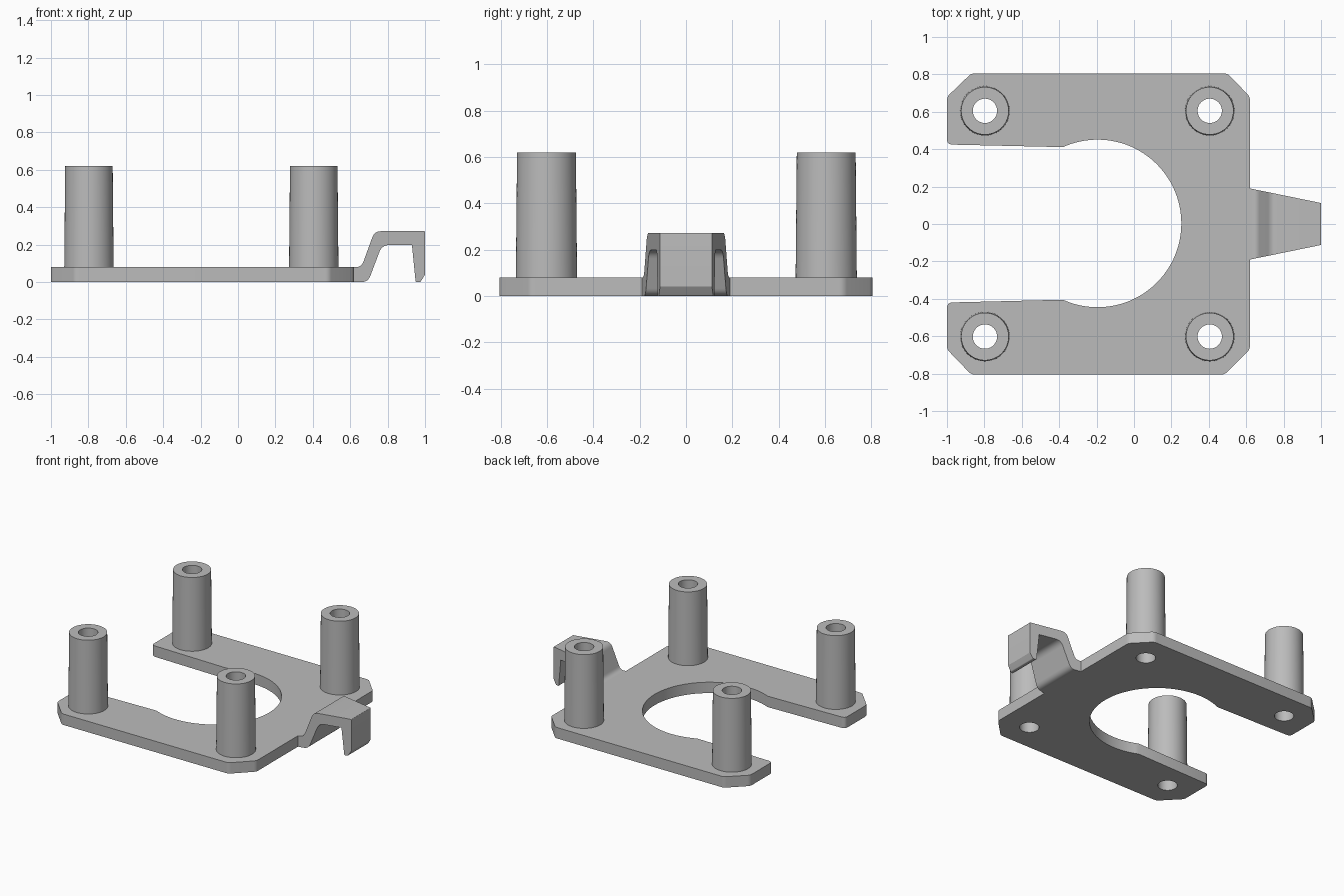
import bpy, bmesh
from math import cos, sin, pi, atan2, radians
from mathutils import Vector

if "Cube" in bpy.data.objects:
    bpy.data.objects.remove(bpy.data.objects["Cube"])

grey = bpy.data.materials.new("plain_grey")
grey.use_nodes = True
grey.diffuse_color = (0.5, 0.5, 0.5, 1)
grey.node_tree.nodes["Principled BSDF"].inputs["Base Color"].default_value = (0.5, 0.5, 0.5, 1)

PLATE_H, POST_H, HOLE_R = 0.08, 0.62, 0.065


def finish(name, bm):
    bmesh.ops.recalc_face_normals(bm, faces=bm.faces)
    mesh = bpy.data.meshes.new(name)
    bm.to_mesh(mesh)
    bm.free()
    mesh.materials.append(grey)
    obj = bpy.data.objects.new(name, mesh)
    bpy.context.collection.objects.link(obj)
    return obj


def smooth(obj):
    bpy.ops.object.select_all(action="DESELECT")
    obj.select_set(True)
    bpy.context.view_layer.objects.active = obj
    bpy.ops.object.shade_smooth_by_angle(angle=radians(25))


def rounded(corners, steps=6):
    """Turn (x, y, setback) corners into an outline with curved corners."""
    out = []
    for i, (x, y, r) in enumerate(corners):
        p = Vector((x, y))
        if not r:
            out.append(p)
            continue
        a = p + (Vector(corners[i - 1][:2]) - p).normalized() * r
        b = p + (Vector(corners[(i + 1) % len(corners)][:2]) - p).normalized() * r
        for k in range(steps + 1):
            t = k / steps
            out.append(a * (1 - t) ** 2 + p * 2 * t * (1 - t) + b * t * t)
    return out


def lathe(name, profile, x, y, segs=64):
    """Revolve a closed (radius, z) profile around a vertical axis."""
    bm = bmesh.new()
    rings = [[bm.verts.new((x + r * cos(2 * pi * i / segs), y + r * sin(2 * pi * i / segs), z))
              for i in range(segs)] for r, z in profile]
    for n, ring in enumerate(rings):
        prev = rings[n - 1]
        for i in range(segs):
            j = (i + 1) % segs
            bm.faces.new((prev[i], prev[j], ring[j], ring[i]))
    return finish(name, bm)


# Base plate: chamfered outline with a round, open-ended notch
cx, cr = -0.195, 0.448
start = atan2(0.408, -0.185)
arc = [(cx + cr * cos(start * (1 - k / 36)), 0.003 + cr * sin(start * (1 - k / 36)), 0)
       for k in range(73)]
corners = arc + [(-1, -0.42, 0.03), (-1, -0.67, 0.02), (-0.87, -0.805, 0.02),
                 (0.485, -0.805, 0.02), (0.62, -0.67, 0.02), (0.62, 0.68, 0.02),
                 (0.5, 0.805, 0.02), (-0.87, 0.805, 0.02), (-1, 0.68, 0.02),
                 (-1, 0.425, 0.03)]
bm = bmesh.new()
base = bm.faces.new([bm.verts.new((p.x, p.y, 0)) for p in rounded(corners)])
top = bmesh.ops.extrude_face_region(bm, geom=[base], use_keep_orig=True)["geom"]
bmesh.ops.translate(bm, vec=(0, 0, PLATE_H), verts=[v for v in top if isinstance(v, bmesh.types.BMVert)])
plate = finish("base_plate", bm)

# Hollow posts and the matching screw holes through the plate
for px, xname in ((-0.797, "right"), (0.405, "left")):
    for py, yname in ((-0.602, "front"), (0.605, "back")):
        post = lathe(f"{yname}_{xname}_post",
                     [(0.132, PLATE_H), (0.127, POST_H), (HOLE_R, POST_H), (HOLE_R, PLATE_H)], px, py)
        smooth(post)
        bpy.ops.mesh.primitive_cylinder_add(vertices=64, radius=HOLE_R, depth=0.4, location=(px, py, 0))
        cutter = bpy.context.object
        cutter.name = "hole_cutter"
        cutter.hide_render = True
        mod = plate.modifiers.new("hole", "BOOLEAN")
        mod.operation, mod.object, mod.solver = "DIFFERENCE", cutter, "EXACT"
        bpy.context.view_layer.objects.active = plate
        bpy.ops.object.modifier_apply(modifier=mod.name)
        bpy.data.objects.remove(cutter)
smooth(plate)

# Spring clip: hooked side profile that narrows towards its tip
hook = rounded([(0.62, 0, 0), (0.695, 0, 0.035), (0.77, 0.198, 0.04), (0.93, 0.198, 0),
                (0.95, 0, 0.006), (0.975, 0, 0.006), (1, 0.04, 0), (1, 0.272, 0.006),
                (0.73, 0.272, 0.035), (0.66, PLATE_H, 0.03), (0.62, PLATE_H, 0)])
bm = bmesh.new()
sides = [[bm.verts.new((p.x, s * (0.19 - 0.205 * (p.x - 0.62)), p.y)) for p in hook] for s in (-1, 1)]
for side in sides:
    bm.faces.new(side)
for i in range(len(hook)):
    bm.faces.new((sides[0][i - 1], sides[0][i], sides[1][i], sides[1][i - 1]))
smooth(finish("spring_clip", bm))
